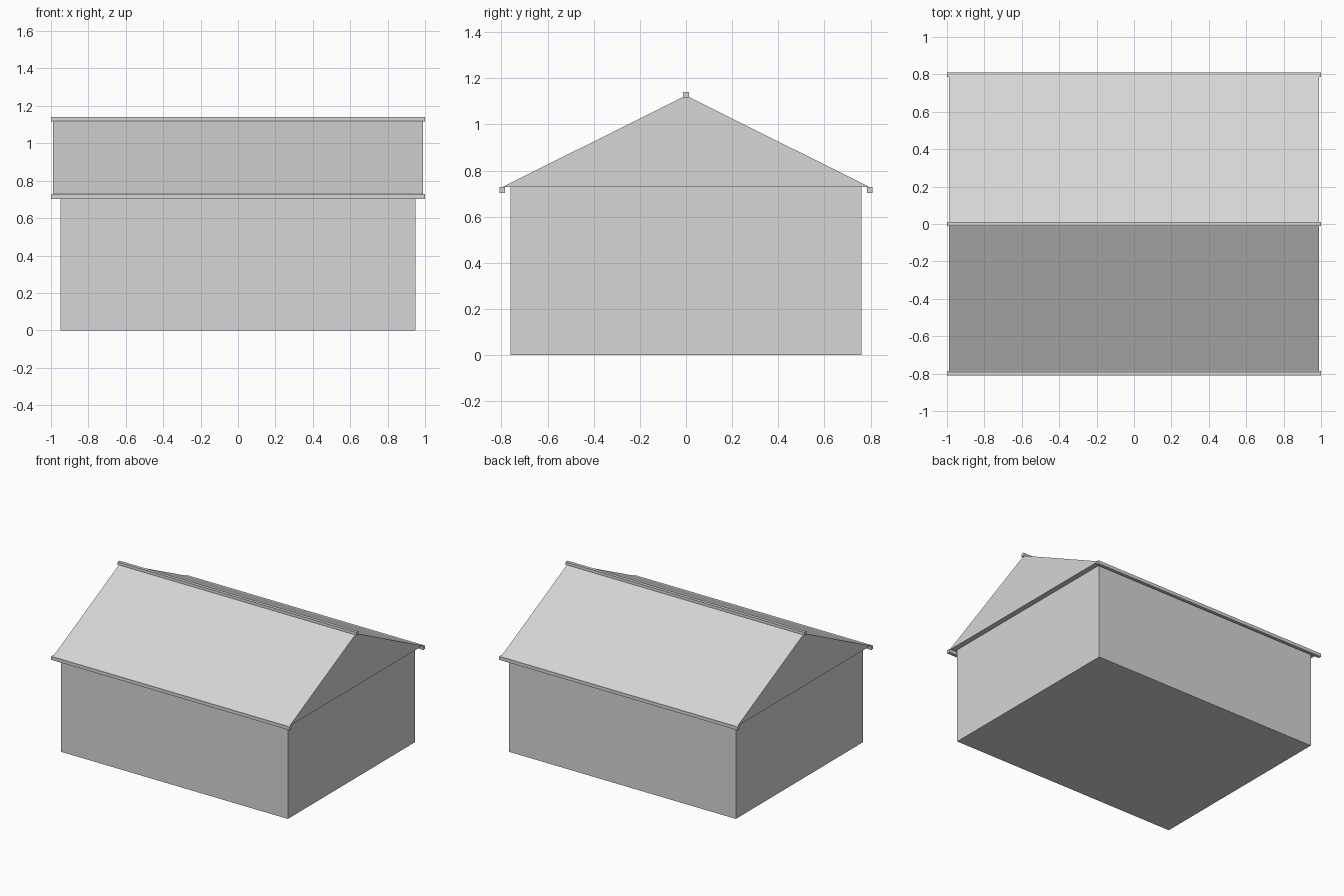
import bpy
import bmesh

default = bpy.data.objects.get("Cube")
if default:
    bpy.data.objects.remove(default, do_unlink=True)

# Single grey finish
grey = bpy.data.materials.new("light_grey")
grey.use_nodes = True
colour = (0.67, 0.67, 0.67, 1)
grey.diffuse_color = colour
grey.node_tree.nodes["Principled BSDF"].inputs["Base Color"].default_value = colour


def extrude_profile(name, profile, half_length):
    """Closed prism along x from a (y, z) outline."""
    bm = bmesh.new()
    face = bm.faces.new([bm.verts.new((-half_length, y, z)) for y, z in profile])
    ext = bmesh.ops.extrude_face_region(bm, geom=[face])
    verts = [g for g in ext["geom"] if isinstance(g, bmesh.types.BMVert)]
    bmesh.ops.translate(bm, verts=verts, vec=(2 * half_length, 0, 0))
    bmesh.ops.recalc_face_normals(bm, faces=bm.faces)
    mesh = bpy.data.meshes.new(name)
    bm.to_mesh(mesh)
    bm.free()
    mesh.materials.append(grey)
    obj = bpy.data.objects.new(name, mesh)
    bpy.context.collection.objects.link(obj)
    return obj


def bar(name, y, half_width, bottom, top, half_length):
    left, right = y - half_width, y + half_width
    return extrude_profile(
        name, [(left, bottom), (right, bottom), (right, top), (left, top)], half_length)


EAVE_Z = 0.728
RIDGE_Z = 1.125

# Walls and solid gable roof
bar("walls", 0, 0.76, 0, EAVE_Z, 0.95)
extrude_profile("gable_roof", [(-0.797, EAVE_Z), (0.797, EAVE_Z), (0, RIDGE_Z)], 0.99)

# Ridge cap and the gutters along both eaves
bar("ridge_cap", 0, 0.012, RIDGE_Z - 0.008, 1.14, 1)
for name, side in (("front_gutter", -1), ("back_gutter", 1)):
    bar(name, side * 0.797, 0.012, 0.703, EAVE_Z, 1)
